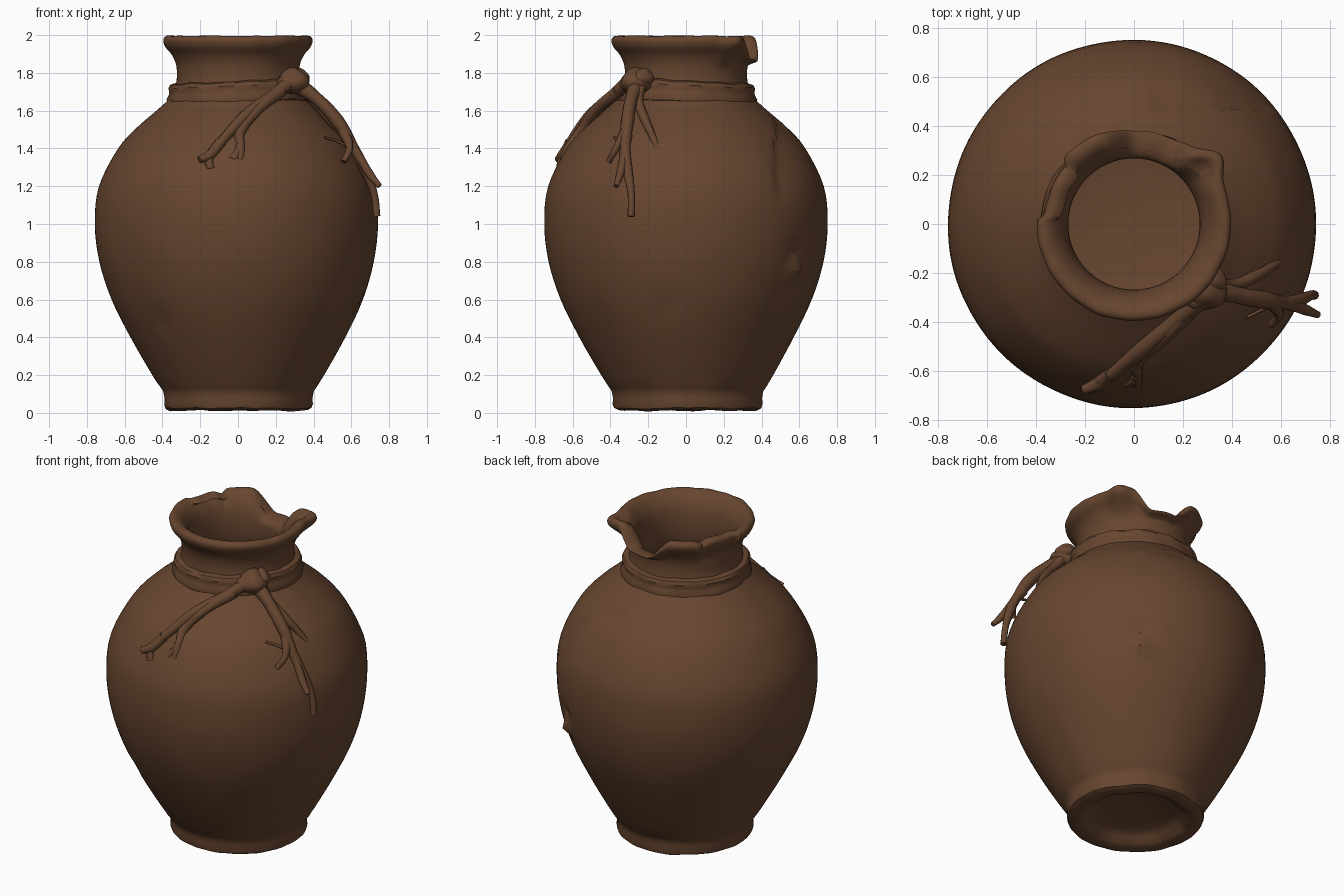
import bpy, bmesh, math
from mathutils import Vector

if "Cube" in bpy.data.objects:
    bpy.data.objects.remove(bpy.data.objects["Cube"])

clay = bpy.data.materials.new("brown clay")
clay.diffuse_color = (0.136, 0.061, 0.029, 1)
clay.use_nodes = True
clay.node_tree.nodes["Principled BSDF"].inputs["Base Color"].default_value = clay.diffuse_color


def finish(ob, angle=40):
    ob.data.materials.clear()
    ob.data.materials.append(clay)
    bpy.ops.object.select_all(action='DESELECT')
    ob.select_set(True)
    bpy.context.view_layer.objects.active = ob
    bpy.ops.object.shade_smooth_by_angle(angle=math.radians(angle))


def bump(x, centre, width):
    return math.exp(-((x - centre) / width) ** 2)


def ramp(x, start, end):
    """Smooth 0 to 1 between start and end."""
    t = min(1, max(0, (x - start) / (end - start)))
    return t * t * (3 - 2 * t)


def ripple(a, z, f):
    """Uneven hand-made surface, from -1 to 1, periodic in the angle a."""
    return (math.sin(f * a + 3.1 * z + 0.7) + math.sin((2 * f - 1) * a - 5.3 * z + 2.1)
            + math.sin((3 * f + 1) * a + 7.7 * z + 4.4)) / 3


def smooth_profile(pts, steps=4):
    """Catmull-Rom through (radius, height) points."""
    out = []
    for i in range(len(pts) - 1):
        p = [Vector(pts[min(max(i + k, 0), len(pts) - 1)]) for k in (-1, 0, 1, 2)]
        for s in range(steps):
            t = s / steps
            out.append(0.5 * (2 * p[1] + (p[2] - p[0]) * t
                              + (2 * p[0] - 5 * p[1] + 4 * p[2] - p[3]) * t * t
                              + (3 * p[1] - p[0] - 3 * p[2] + p[3]) * t ** 3))
    return out + [Vector(pts[-1])]


def lathe(name, profile, shape, segs=144, closed=False):
    """Spin a profile; shape(radius, height, degrees, row) moves each point."""
    bm = bmesh.new()
    rings = []
    for j, (r, z) in enumerate(profile):
        ring = []
        for i in range(segs):
            a = 2 * math.pi * i / segs
            r2, z2 = shape(r, z, math.degrees(a), j)
            # the belly leans slightly left, the foot slightly back
            dx = -0.008 * bump(z, 0.95, 0.4)
            dy = 0.010 * bump(z, 0.0, 0.3)
            ring.append(bm.verts.new((r2 * math.cos(a) + dx, r2 * math.sin(a) + dy, z2)))
        rings.append(ring)
    if closed:
        rings.append(rings[0])
    for lo, hi in zip(rings, rings[1:]):
        for i in range(segs):
            k = (i + 1) % segs
            bm.faces.new((lo[i], lo[k], hi[k], hi[i]))
    if not closed:
        bm.faces.new(rings[0][::-1])
        bm.faces.new(rings[-1])
    bmesh.ops.recalc_face_normals(bm, faces=bm.faces)
    me = bpy.data.meshes.new(name)
    bm.to_mesh(me)
    bm.free()
    ob = bpy.data.objects.new(name, me)
    bpy.context.collection.objects.link(ob)
    finish(ob)
    return ob


# Jar: recessed foot, round body, flared lip, hollow inside
foot = [(0.10, 0.085), (0.22, 0.075), (0.265, 0.055), (0.29, 0.025), (0.32, 0.014),
        (0.365, 0.013), (0.388, 0.025), (0.395, 0.045), (0.393, 0.08)]
body = [(0.40, 0.115), (0.455, 0.20), (0.568, 0.40), (0.665, 0.60), (0.727, 0.80),
        (0.75, 1.0), (0.73, 1.2), (0.632, 1.4), (0.535, 1.51), (0.42, 1.61), (0.35, 1.68),
        (0.325, 1.76), (0.327, 1.84), (0.35, 1.895), (0.383, 1.935), (0.395, 1.97),
        (0.382, 1.993), (0.35, 1.993), (0.315, 1.965), (0.28, 1.90), (0.268, 1.78),
        (0.30, 1.65), (0.46, 1.49), (0.60, 1.32), (0.68, 1.0), (0.60, 0.6),
        (0.46, 0.3), (0.33, 0.17), (0.1, 0.14)]
jar_profile = [Vector(p) for p in foot] + smooth_profile(body)
inner_row = len(foot) + 4 * body.index((0.315, 1.965))


def jar_shape(r, z, deg, row):
    a = math.radians(deg)
    rough = ripple(a, z, 3)
    fine = ripple(a, z, 6)
    x, y = r * math.cos(a), r * math.sin(a)
    outer = row < inner_row
    if z < 0.16 and outer:                      # worn foot
        r += 0.005 * rough
        if r > 0.28:
            z = max(0.0, z + (0.006 * rough + 0.003 * fine) * (0.16 - z) / 0.16)
    elif z > 1.83:                              # broken lip and bent shard
        k = min(1, (z - 1.83) / 0.12)
        notch = ramp(deg, 48, 66) * (1 - ramp(deg, 88, 112))
        z = 1.83 + (z - 1.83) * (1 - 0.75 * notch - 0.12 * bump(deg, 140, 5)) + 0.003 * fine * k
        if outer:
            r += k * (0.06 * bump(deg, 38, 9) - 0.015 * notch
                      - 0.028 * ramp(deg, 136, 140) * (1 - ramp(deg, 174, 178)))
        else:
            r += 0.02 * bump(deg, 38, 10) * k
        r += 0.003 * fine * k
    elif outer and z < 1.6:                     # dents, flake and crack on the body
        r += 0.002 * rough
        r += 0.055 * bump(deg, 53, 3.5) * bump(z, 0.77, 0.03)
        r -= 0.022 * bump(deg, 53, 5) * bump(z, 0.85, 0.05)
        r -= 0.015 * bump(deg, 229, 4) * bump(z, 0.48, 0.04)
        r -= 0.010 * bump(deg, 352, 8) * bump(z - 0.006 * (deg - 352), 0.57, 0.03)
        if z > 1.1 and x > 0.08 and y > 0.48:
            r -= 0.018 * max(0, 1 - (y - 0.48) / 0.14) * min(1, (z - 1.1) / 0.1)
    return r, z


lathe("jar", jar_profile, jar_shape)

# Cord band around the neck, rising to the knot
KNOT = 320
band = [(0.30, 1.63), (0.352, 1.622), (0.374, 1.635), (0.378, 1.66), (0.366, 1.683),
        (0.364, 1.70), (0.368, 1.72), (0.358, 1.738), (0.335, 1.745), (0.30, 1.745)]


def band_shape(r, z, deg, row):
    a = math.radians(deg)
    n = ripple(a, 3 * z, 4)
    near = (1 + math.cos(math.radians(deg - KNOT))) / 2
    return r + 0.006 * n, z + 0.005 * n + 0.025 * near ** 3 - 0.002


lathe("neck_cord", [Vector(p) for p in band], band_shape, 112, closed=True)

# Knot: overlapping lumps
lumps = [((0.30, -0.265, 1.755), (0.082, 0.082, 0.068), 0.3),
         ((0.325, -0.225, 1.775), (0.052, 0.06, 0.045), 0.8),
         ((0.265, -0.295, 1.745), (0.065, 0.055, 0.052), -0.4)]
for n, (loc, size, turn) in enumerate(lumps):
    bpy.ops.mesh.primitive_uv_sphere_add(segments=24, ring_count=14, location=loc,
                                         rotation=(0.2, turn, turn))
    ob = bpy.context.object
    ob.name = "knot_%d" % (n + 1)
    for v in ob.data.vertices:
        v.co *= 1 + 0.08 * math.sin(4 * v.co.x + n) * math.cos(3 * v.co.z + 2 * v.co.y)
    ob.scale = size
    finish(ob)


def strand(name, pts, r0, r1, lift=0.0):
    """Tapered cord through the given points, lifted off the body midway."""
    cu = bpy.data.curves.new(name, 'CURVE')
    cu.dimensions = '3D'
    cu.bevel_depth = 1.0
    cu.bevel_resolution = 2
    cu.resolution_u = 6
    cu.use_fill_caps = True
    sp = cu.splines.new('BEZIER')
    sp.bezier_points.add(len(pts) - 1)
    for i, (bp, p) in enumerate(zip(sp.bezier_points, pts)):
        p = Vector(p)
        bp.co = p + lift * Vector((p.x, p.y, 0.5)).normalized()
        bp.handle_left_type = bp.handle_right_type = 'AUTO'
        bp.radius = (r0 + (r1 - r0) * i / (len(pts) - 1)) * (1.1 + 0.1 * (-1) ** i)
    ob = bpy.data.objects.new(name, cu)
    bpy.context.collection.objects.link(ob)
    bpy.ops.object.select_all(action='DESELECT')
    ob.select_set(True)
    bpy.context.view_layer.objects.active = ob
    bpy.ops.object.convert(target='MESH')
    finish(bpy.context.object, 60)


# Loose cord ends and their frayed tips
strand("left_cord", [(.29, -.28, 1.75), (.17, -.38, 1.66), (.04, -.49, 1.56),
                     (-.08, -.59, 1.43), (-.15, -.64, 1.35), (-.20, -.66, 1.33)], .034, .020, .02)
strand("left_cord_tip", [(-.09, -.595, 1.42), (-.15, -.64, 1.33), (-.14, -.65, 1.28)], .026, .019, .02)
strand("left_cord_branch", [(.22, -.35, 1.69), (.10, -.47, 1.59), (.01, -.55, 1.47),
                            (.01, -.61, 1.39), (-.03, -.635, 1.33)], .030, .020, .015)
strand("left_cord_branch_tip", [(.01, -.60, 1.41), (.015, -.63, 1.36), (.01, -.64, 1.33)],
       .022, .016, .015)
strand("right_cord", [(.31, -.26, 1.74), (.42, -.29, 1.66), (.53, -.31, 1.54),
                      (.61, -.32, 1.41), (.67, -.31, 1.29), (.72, -.29, 1.16), (.735, -.29, 1.04)],
       .038, .016)
strand("right_cord_branch", [(.57, -.315, 1.47), (.64, -.33, 1.36), (.70, -.35, 1.26),
                             (.75, -.37, 1.20)], .028, .014)
strand("right_cord_short_tip", [(.56, -.32, 1.49), (.59, -.37, 1.40), (.56, -.41, 1.33)], .026, .013)
strand("side_cord", [(.32, -.24, 1.75), (.40, -.25, 1.65), (.48, -.22, 1.56),
                     (.55, -.18, 1.47), (.59, -.15, 1.40)], .028, .016)
strand("side_cord_twig", [(.46, -.38, 1.46), (.52, -.35, 1.44), (.58, -.32, 1.41)], .006, .008)
